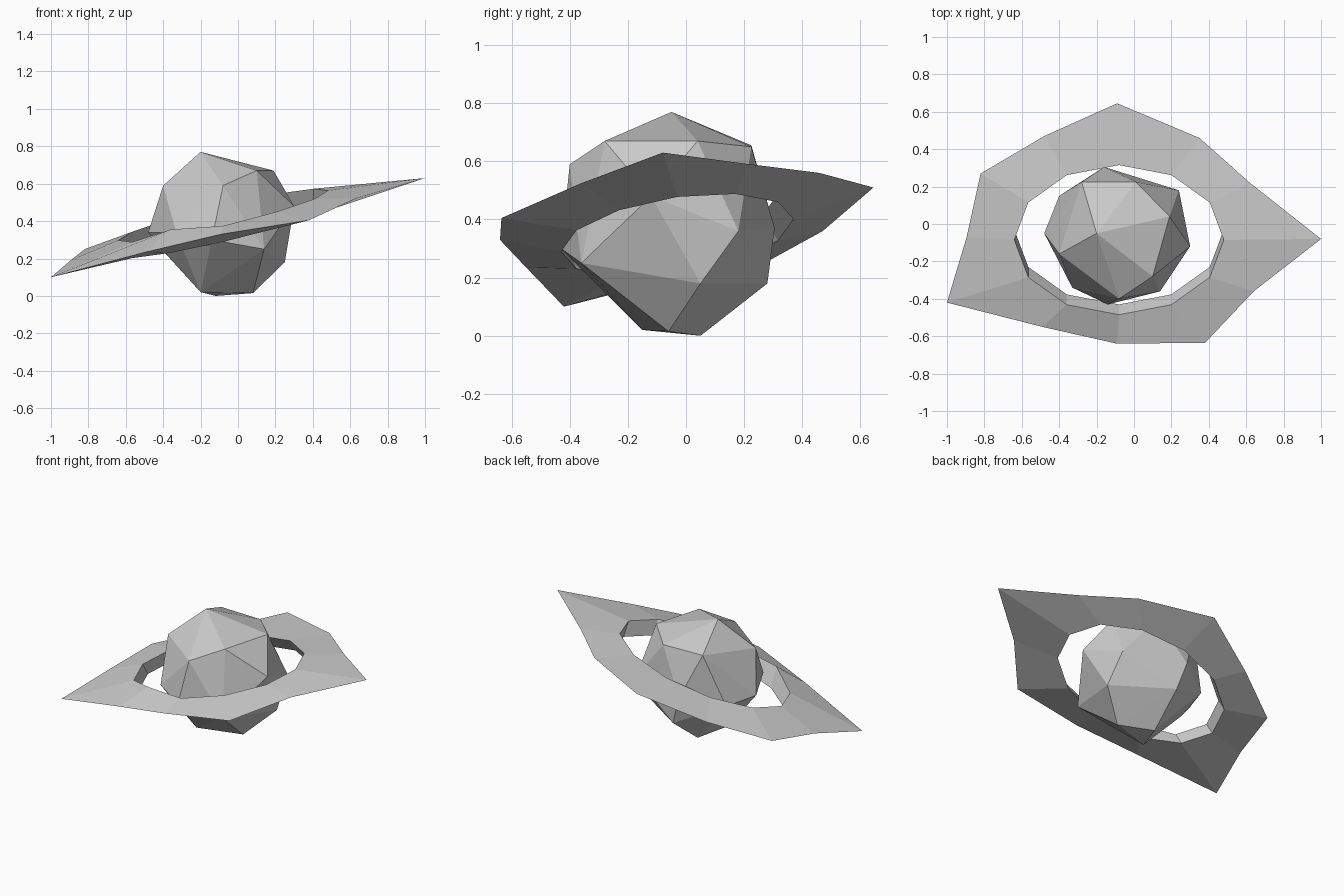
import bpy, bmesh, math


def finish(name, bm):
    bmesh.ops.recalc_face_normals(bm, faces=bm.faces)
    mesh = bpy.data.meshes.new(name)
    bm.to_mesh(mesh)
    bm.free()
    obj = bpy.data.objects.new(name, mesh)
    bpy.context.collection.objects.link(obj)
    return obj


# Planet: irregular faceted ball as the hull of its corners
corners = [
    (-0.20, -0.05, 0.77),
    (-0.40, -0.16, 0.59), (-0.08, -0.40, 0.59), (0.10, -0.28, 0.67),
    (0.19, 0.04, 0.67), (0.01, 0.225, 0.65), (-0.28, 0.225, 0.655),
    (0.30, -0.12, 0.48), (0.24, 0.18, 0.36), (0.14, -0.36, 0.25),
    (-0.14, -0.43, 0.30), (-0.33, -0.34, 0.34), (-0.48, -0.05, 0.34),
    (-0.40, 0.15, 0.32), (-0.16, 0.305, 0.37),
    (0.25, 0.05, 0.18), (-0.10, 0.28, 0.18), (-0.40, -0.05, 0.24),
    (0.08, -0.06, 0.015), (-0.20, -0.15, 0.02), (-0.12, 0.05, 0.0),
]
bm = bmesh.new()
for c in corners:
    bm.verts.new(c)
hull = bmesh.ops.convex_hull(bm, input=bm.verts)
loose = [v for v in bm.verts if not v.link_faces]
bmesh.ops.delete(bm, geom=loose, context='VERTS')
finish("planet", bm)

# Ring: jagged sharp rim, tapering from a short inner wall around an oval hole
rim = [
    (1.00, -0.08, 0.63), (0.62, 0.22, 0.59), (0.35, 0.46, 0.56),
    (-0.09, 0.645, 0.51), (-0.48, 0.47, 0.36), (-0.82, 0.27, 0.25),
    (-0.895, -0.07, 0.19), (-1.00, -0.42, 0.10), (-0.49, -0.55, 0.235),
    (-0.09, -0.64, 0.33), (0.38, -0.635, 0.405), (0.64, -0.36, 0.525),
]
bm = bmesh.new()
outer = [bm.verts.new(p) for p in rim]
upper, lower = [], []
for i in range(12):
    a = math.radians(30 * i)
    x = -0.08 + 0.56 * math.cos(a)
    y = -0.085 + 0.40 * math.sin(a)
    z = 0.461 + 0.237 * x + 0.14 * y
    bump = 0.04 if i == 8 else 0
    upper.append(bm.verts.new((x, y, z + bump)))
    lower.append(bm.verts.new((x, y + 0.055, z - 0.085)))
for i in range(12):
    j = (i + 1) % 12
    for a, b in ((outer, upper), (upper, lower), (lower, outer)):
        bm.faces.new((a[i], a[j], b[j], b[i]))
finish("planet_ring", bm)
